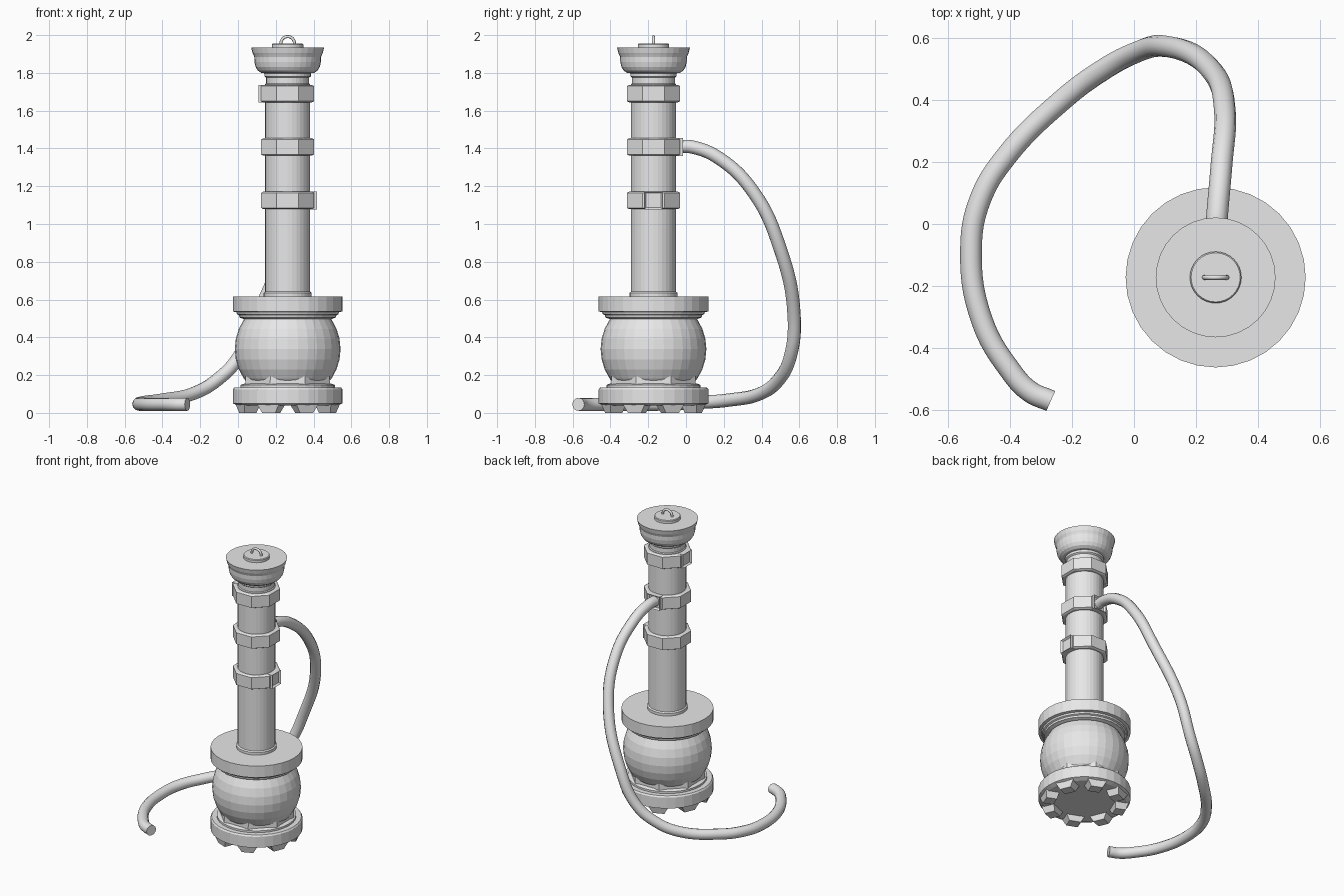
import bpy, bmesh, math
from mathutils import Matrix, Vector

if "Cube" in bpy.data.objects:
    bpy.data.objects.remove(bpy.data.objects["Cube"])

CX, CY = 0.263, -0.172   # axis of the body

grey = bpy.data.materials.new("plain grey")
grey.diffuse_color = (0.8, 0.8, 0.8, 1)
grey.use_nodes = True
grey.node_tree.nodes["Principled BSDF"].inputs["Base Color"].default_value = grey.diffuse_color


def add(name, bm, loc=(CX, CY, 0)):
    bmesh.ops.recalc_face_normals(bm, faces=bm.faces)
    me = bpy.data.meshes.new(name)
    bm.to_mesh(me)
    bm.free()
    ob = bpy.data.objects.new(name, me)
    ob.location = loc
    me.materials.append(grey)
    bpy.context.collection.objects.link(ob)
    return ob


def lathe(name, profile, n=32, offset=0.0):
    """Closed turned solid from (radius, z) points, bottom to top."""
    bm = bmesh.new()
    rings = []
    for r, z in profile:
        rings.append([bm.verts.new((r * math.cos(offset + 2 * math.pi * i / n),
                                    r * math.sin(offset + 2 * math.pi * i / n), z))
                      for i in range(n)])
    for a, b in zip(rings, rings[1:]):
        for i in range(n):
            j = (i + 1) % n
            bm.faces.new((a[i], a[j], b[j], b[i]))
    bm.faces.new(rings[0][::-1])
    bm.faces.new(rings[-1])
    return add(name, bm)


def tube(name, pts, radius, res=8, bevel_res=4):
    cu = bpy.data.curves.new(name, 'CURVE')
    cu.dimensions = '3D'
    cu.bevel_depth = radius
    cu.bevel_resolution = bevel_res
    cu.resolution_u = res
    cu.use_fill_caps = True
    sp = cu.splines.new('BEZIER')
    sp.bezier_points.add(len(pts) - 1)
    for bp, p in zip(sp.bezier_points, pts):
        bp.co = p
        bp.handle_left_type = bp.handle_right_type = 'AUTO'
    cu.materials.append(grey)
    ob = bpy.data.objects.new(name, cu)
    bpy.context.collection.objects.link(ob)
    return ob


# base ring and its step
lathe("base_ring", [(0.262, 0.038), (0.29, 0.05), (0.29, 0.125), (0.283, 0.135),
                    (0.25, 0.135), (0.25, 0.148), (0.23, 0.155)])
# octagonal seat giving the scalloped edge under the bowl
lathe("bowl_seat", [(0.243, 0.13), (0.24, 0.2)], 8, math.pi / 8)

# eight tapered feet
for k in range(8):
    bm = bmesh.new()
    bmesh.ops.create_cube(bm, size=1)
    for v in bm.verts:
        s = 1.0 if v.co.z > 0 else 0.6
        v.co = Vector((0.228 + v.co.x * 0.09 * (1 if v.co.z > 0 else 0.75),
                       v.co.y * 0.125 * s, 0.045 if v.co.z > 0 else 0.0))
    bm.transform(Matrix.Rotation(math.pi / 8 + k * math.pi / 4, 4, 'Z'))
    add("foot_%d" % (k + 1), bm)

# round bowl
bm = bmesh.new()
bmesh.ops.create_uvsphere(bm, u_segments=32, v_segments=16, radius=0.28)
add("round_bowl", bm, (CX, CY, 0.338))

# upper ring on the bowl
lathe("upper_ring", [(0.235, 0.498), (0.255, 0.505), (0.258, 0.517), (0.268, 0.522),
                     (0.272, 0.533), (0.29, 0.537), (0.29, 0.617)])

# column with foot flange and top collar
lathe("column", [(0.127, 0.61), (0.127, 0.635), (0.119, 0.642), (0.119, 1.74),
                 (0.114, 1.745), (0.114, 1.775), (0.123, 1.782), (0.123, 1.80)])

# octagonal bands, each with one square socket
for name, z, ang in (("lower", 1.125, 0), ("middle", 1.408, math.pi / 2),
                     ("top", 1.69, math.pi)):
    R = 0.14 / math.cos(math.pi / 8)
    h = 0.046
    lathe(name + "_band", [(R - 0.012, z - h), (R, z - h + 0.006),
                           (R, z + h - 0.006), (R - 0.012, z + h)], 8, math.pi / 8)
    bm = bmesh.new()
    bmesh.ops.create_cube(bm, size=1)
    for v in bm.verts:
        v.co = Vector((0.135 + v.co.x * 0.04, v.co.y * 0.096, z + v.co.z * 0.094))
    front = [f for f in bm.faces if f.calc_center_median().x > 0.15]
    bmesh.ops.inset_region(bm, faces=front, thickness=0.013)
    for v in front[0].verts:
        v.co.x -= 0.013
    bm.transform(Matrix.Rotation(ang, 4, 'Z'))
    add(name + "_socket", bm)

# cup at the top, with lid plate
lathe("top_cup", [(0.115, 1.797), (0.14, 1.80), (0.158, 1.812), (0.17, 1.832),
                  (0.176, 1.858), (0.177, 1.885), (0.182, 1.897), (0.186, 1.905),
                  (0.193, 1.934)])
lathe("lid_plate", [(0.083, 1.925), (0.083, 1.95), (0.079, 1.955)])

# lid handle loop
arc = [(CX - 0.036, CY, 1.945)]
arc += [(CX - 0.036 * math.cos(math.pi * i / 6), CY, 1.956 + 0.036 * math.sin(math.pi * i / 6))
        for i in range(7)]
arc += [(CX + 0.036, CY, 1.945)]
tube("lid_handle", arc, 0.008, 3, 2)

# hose from the middle socket down to the ground
tube("hose", [(0.263, -0.04, 1.41), (0.268, 0.03, 1.408), (0.281, 0.18, 1.345),
              (0.293, 0.36, 1.165), (0.25, 0.495, 0.88), (0.105, 0.572, 0.52),
              (0.0, 0.55, 0.29), (-0.11, 0.49, 0.175), (-0.23, 0.40, 0.105),
              (-0.41, 0.22, 0.067), (-0.495, 0.08, 0.056), (-0.525, -0.08, 0.048),
              (-0.49, -0.31, 0.045), (-0.40, -0.47, 0.045), (-0.335, -0.54, 0.045),
              (-0.268, -0.57, 0.045)], 0.035)
